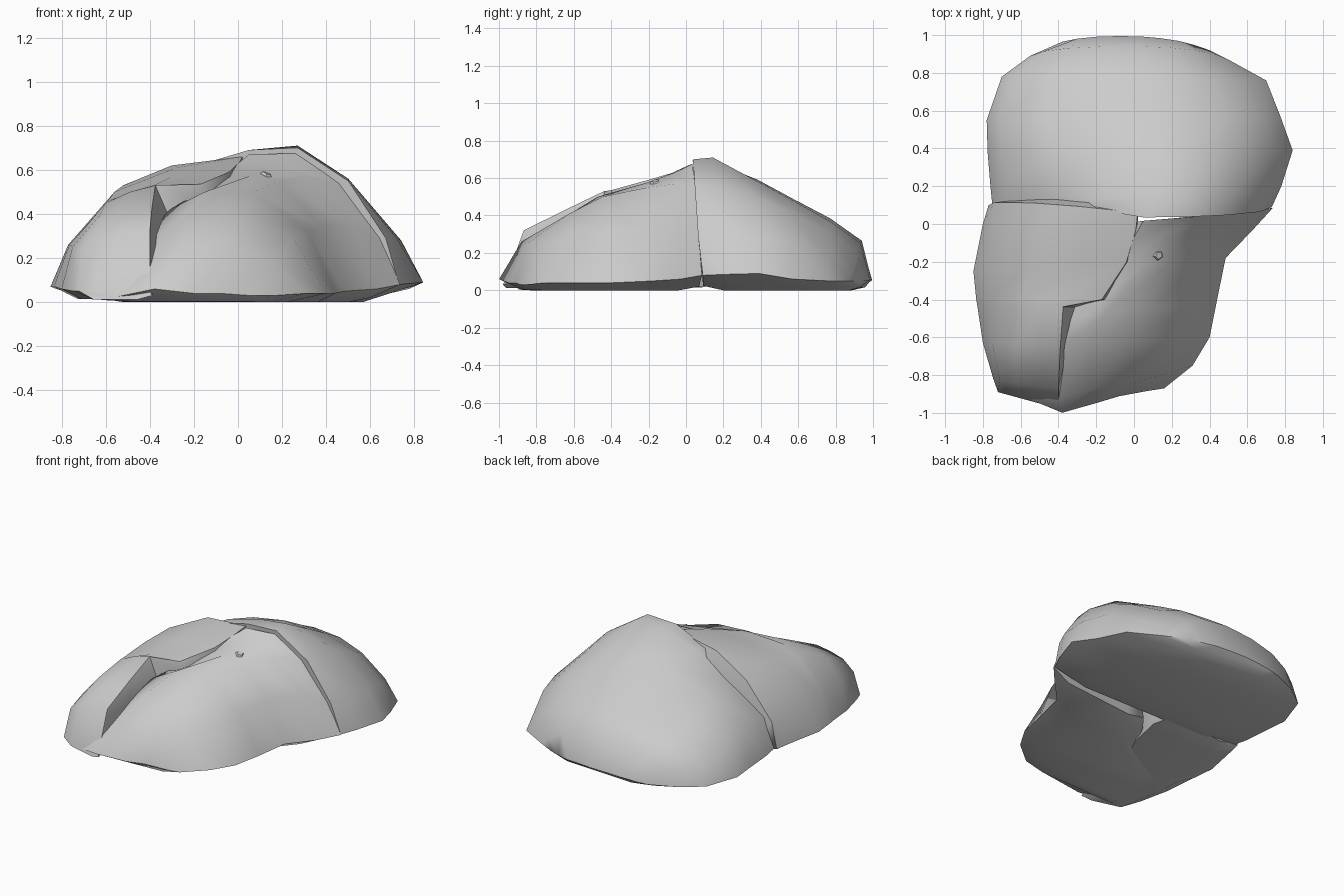
import bpy
import bmesh
import math


def rock(name, stations, floor=0.0, inset=0.17):
    """Closed rock lofted through sections (y_left, y_right, bow, [(x, z, optional dy)...])."""
    bm = bmesh.new()
    rows = []
    for k, (y0, y1, bow, pts) in enumerate(stations):
        row = []
        for i, (x, z, *dy) in enumerate(pts):
            t = i / (len(pts) - 1)
            y = y0 + (y1 - y0) * t + bow * 4 * t * (1 - t) + sum(dy)
            row.append(bm.verts.new((x, y, z)))
        # underside: two points set in from the rim, on the floor
        a, b = row[0].co.copy(), row[-1].co.copy()
        end = k in (0, len(stations) - 1)
        for t in (1 - inset, inset):
            p = a.lerp(b, t)
            p.z = 0.4 * min(a.z, b.z) if end else floor
            row.append(bm.verts.new(p))
        rows.append(row)
    n = len(rows[0])
    for a, b in zip(rows, rows[1:]):
        for i in range(n):
            j = (i + 1) % n
            bm.faces.new((a[i], a[j], b[j], b[i]))
    bm.faces.new(rows[0][::-1])
    bm.faces.new(rows[-1])
    bmesh.ops.recalc_face_normals(bm, faces=bm.faces)
    mesh = bpy.data.meshes.new(name)
    bm.to_mesh(mesh)
    bm.free()
    ob = bpy.data.objects.new(name, mesh)
    bpy.context.collection.objects.link(ob)
    bpy.ops.object.select_all(action='DESELECT')
    ob.select_set(True)
    bpy.context.view_layer.objects.active = ob
    bpy.ops.object.shade_smooth_by_angle(angle=math.radians(60))
    return ob


# Large rear dome with a steep front wall
rock("back_rock", [
    (.10, .09, -.06, [(-.75, .06), (-.68, .27), (-.35, .45), (-.22, .61, .04), (.05, .69),
                      (.27, .70), (.50, .55), (.67, .29), (.73, .08)]),
    (.20, .20, -.06, [(-.76, .05), (-.69, .27), (-.40, .47), (-.18, .62), (.08, .69),
                      (.27, .71), (.50, .56), (.72, .29), (.78, .085)]),
    (.38, .39, 0, [(-.775, .05), (-.70, .27), (-.45, .43), (-.15, .55), (.08, .59),
                   (.27, .58), (.52, .49), (.74, .28), (.84, .09)]),
    (.55, .57, .01, [(-.78, .04), (-.71, .23), (-.48, .37), (-.15, .46), (.08, .49),
                     (.27, .48), (.50, .41), (.70, .26), (.775, .06)]),
    (.78, .76, 0, [(-.70, .04), (-.65, .17), (-.45, .29), (-.20, .36), (.05, .385),
                   (.25, .37), (.42, .31), (.60, .18), (.70, .05)]),
    (.89, .87, .06, [(-.55, .04), (-.48, .15), (-.36, .21), (-.18, .25), (.03, .265),
                     (.19, .25), (.32, .2), (.43, .12), (.50, .05)]),
    (.965, .92, .05, [(-.38, .04), (-.30, .045), (-.20, .05), (-.08, .055), (.04, .055),
                      (.14, .055), (.24, .05), (.32, .05), (.40, .05)]),
])

# Front right rock, waisted on its outer side, running in under the left one
rock("front_right_rock", [
    (-.90, -.87, 0, [(-.62, .01), (-.38, .06, -.105), (-.20, .04, -.06), (-.08, .04, -.03),
                     (.06, .03, -.01), (.16, .03)]),
    (-.85, -.75, 0, [(-.64, .02), (-.40, .16, -.09), (-.24, .26, -.07), (-.03, .25, -.06),
                     (.17, .18, -.02), (.31, .04)]),
    (-.66, -.60, 0, [(-.65, .02), (-.38, .30), (-.24, .40), (0, .41), (.25, .29), (.40, .04)]),
    (-.52, -.40, 0, [(-.66, .02), (-.31, .42), (-.15, .50), (.07, .50), (.32, .32), (.44, .04)]),
    (-.30, -.18, 0, [(-.25, .02), (-.07, .56, .06), (.06, .575, .04), (.19, .55, .02),
                     (.38, .34), (.485, .05)]),
    (-.08, -.03, 0, [(-.14, .03), (.0, .63), (.15, .63), (.31, .57), (.51, .35), (.63, .06)]),
    (.0, .085, 0, [(-.08, .05), (.05, .67), (.26, .675), (.46, .54), (.645, .29), (.735, .08)]),
])

# Front left rock, its inner edge stepping down onto the right one
rock("front_left_rock", [
    (-.89, -.98, 0, [(-.72, .05), (-.65, .04), (-.56, .03), (-.48, .03), (-.40, .06), (-.39, .03)]),
    (-.82, -.88, 0, [(-.745, .05), (-.71, .23), (-.62, .29), (-.52, .31), (-.40, .32), (-.38, .06)]),
    (-.63, -.65, 0, [(-.80, .06), (-.75, .25), (-.63, .39), (-.50, .43), (-.39, .43), (-.35, .20)]),
    (-.43, -.44, 0, [(-.83, .07), (-.76, .26), (-.60, .45), (-.49, .50), (-.375, .53), (-.31, .38)]),
    (-.40, -.40, 0, [(-.835, .07), (-.765, .26), (-.59, .46), (-.38, .53), (-.17, .535), (-.14, .44)]),
    (-.25, -.19, 0, [(-.85, .07), (-.77, .26), (-.56, .50), (-.30, .57), (-.04, .59), (-.02, .50)]),
    (.0, -.04, 0, [(-.80, .07), (-.755, .26), (-.52, .53), (-.28, .61), (.01, .64), (.01, .54)]),
    (.10, .01, .05, [(-.77, .06), (-.74, .25), (-.54, .49), (-.30, .62), (.02, .66), (.02, .55)]),
    (.10, .20, 0, [(-.74, .06), (-.70, .18), (-.52, .30), (-.28, .36), (-.05, .36), (-.05, .28)]),
], floor=.015, inset=.2)

# Small chip on the right rock
bpy.ops.mesh.primitive_cone_add(vertices=5, radius1=.03, radius2=.02, depth=.012,
                                location=(.13, -.165, .58),
                                rotation=(math.radians(20), math.radians(12), .6))
bpy.context.object.name = "chip"
